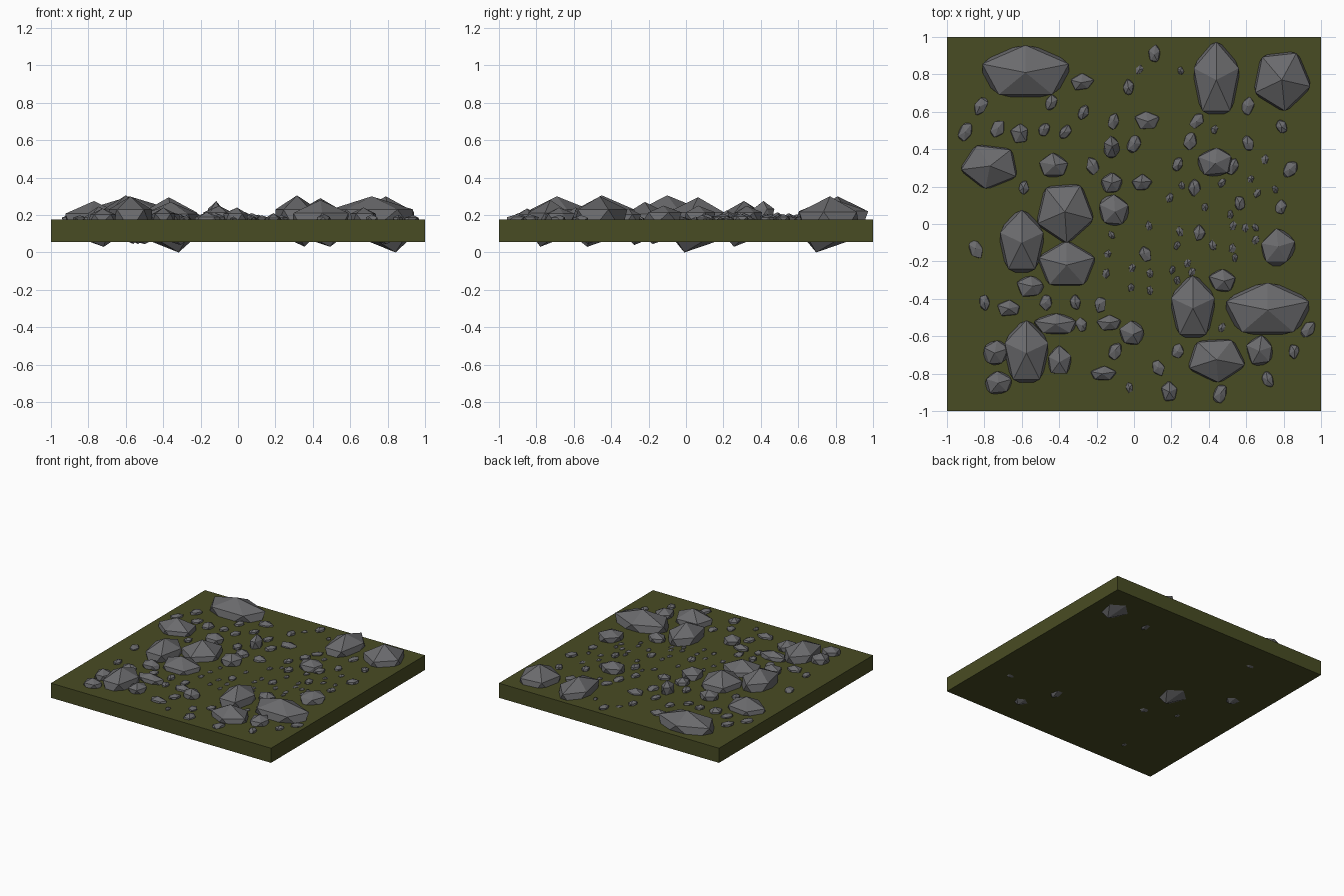
import bpy, bmesh, math, random
from mathutils import Matrix, Vector

random.seed(7)


def material(name, rgb):
    m = bpy.data.materials.new(name)
    m.diffuse_color = (*rgb, 1)
    return m


moss = material("moss green", (0.066, 0.072, 0.017))
stone = material("stone grey", (0.145, 0.145, 0.152))


def finish(bm, name, mat):
    me = bpy.data.meshes.new(name)
    bm.to_mesh(me)
    bm.free()
    me.materials.append(mat)
    ob = bpy.data.objects.new(name, me)
    bpy.context.collection.objects.link(ob)


def rock(bm, x, y, rx, ry, phase, top, bottom, jitter=0.0, turn=0.0):
    """Stretched icosahedron; phase is the angle of one upper corner."""
    verts = bmesh.ops.create_icosphere(bm, subdivisions=1, radius=1)["verts"]
    upper = next(v.co for v in verts if 0.3 < v.co.z < 0.6)
    spin = Matrix.Rotation(math.radians(phase) - math.atan2(upper.y, upper.x), 3, 'Z')
    roll = Matrix.Rotation(turn, 3, 'Z')
    for v in verts:
        p = spin @ v.co
        p.x += random.uniform(-jitter, jitter)
        p.y += random.uniform(-jitter, jitter)
        if p.z < -0.9:                      # underside point leans outwards
            p.x, p.y = 0.3, -0.4
        q = roll @ Vector((p.x * rx / 0.92, p.y * ry / 0.92, 0))
        v.co = (x + q.x, y + q.y, (top + bottom) / 2 + p.z * (top - bottom) / 2)


# mossy slab
bm = bmesh.new()
bmesh.ops.create_cube(bm, size=1, matrix=Matrix.Translation((0, 0, 0.115)) @ Matrix.Diagonal((2, 2, 0.12, 1)))
finish(bm, "ground_slab", moss)

# large boulders: x, y, half width, half depth, phase, top, bottom
large = [
    (-0.58, 0.81, 0.25, 0.15, 90, 0.30, 0.045), (0.44, 0.77, 0.13, 0.21, 90, 0.29, 0.04),
    (0.79, 0.77, 0.16, 0.17, 60, 0.30, 0.0), (-0.77, 0.31, 0.16, 0.125, 45, 0.275, 0.03),
    (-0.37, 0.065, 0.16, 0.17, 58, 0.295, 0.0), (-0.60, -0.10, 0.125, 0.18, 90, 0.305, 0.045),
    (-0.36, -0.22, 0.16, 0.13, 90, 0.27, 0.04), (-0.575, -0.69, 0.125, 0.18, 90, 0.30, 0.045),
    (0.315, -0.45, 0.125, 0.18, 90, 0.305, 0.03), (0.715, -0.46, 0.24, 0.15, 90, 0.30, 0.045),
    (0.44, -0.725, 0.16, 0.125, 58, 0.28, 0.03),
]
bm = bmesh.new()
for r in large:
    rock(bm, *r)
finish(bm, "large_boulders", stone)

# medium rocks: x, y, half width, half depth, top
medium = [
    (-0.11, 0.07, .085, .09, .25), (-0.43, 0.31, .08, .07, .24), (0.44, 0.33, .095, .08, .25),
    (0.77, -0.13, .095, .10, .25), (0.475, -0.30, .075, .065, .235), (-0.55, -0.335, .075, .06, .235),
    (-0.41, -0.535, .12, .06, .235), (-0.74, -0.69, .07, .075, .245), (-0.725, -0.85, .075, .06, .235),
    (-0.40, -0.73, .065, .08, .24), (0.675, -0.68, .075, .08, .24), (-0.01, -0.585, .065, .07, .24),
    (-0.12, 0.41, .043, .06, .275), (-0.12, 0.22, .06, .06, .225), (0.19, -0.895, .045, .06, .21),
    (0.04, 0.22, .055, .045, .215), (-0.13, -0.53, .07, .045, .215), (-0.67, -0.45, .065, .045, .215),
    (-0.165, -0.80, .07, .043, .215), (-0.28, 0.757, .065, .045, .21), (0.07, 0.553, .07, .05, .21),
    (-0.61, 0.484, .05, .055, .215),
]
bm = bmesh.new()
for x, y, rx, ry, top in medium:
    rock(bm, x, y, rx, ry, 90, top, 0.12, 0.1)
finish(bm, "medium_rocks", stone)


# small stones and pebbles: positions only, shape varies at random
def scatter(name, spots, size, rise):
    bm = bmesh.new()
    for x, y in spots:
        s = size * random.uniform(0.9, 1.15)
        rock(bm, x, y, s * 0.85, s * 1.2, random.uniform(0, 72),
             0.175 + rise * random.uniform(0.8, 1.25), 0.15, 0.12, random.uniform(-0.6, 0.6))
    finish(bm, name, stone)


scatter("small_stones", [
    (.11, .91), (-.03, .73), (-.82, .63), (-.44, .65), (-.90, .49), (-.73, .51), (-.48, .505),
    (-.37, .49), (0, .425), (-.11, .55), (-.27, .595), (-.22, .31), (-.59, .195), (.30, .44),
    (.335, .55), (.235, .32), (.79, .52), (.835, .29), (.61, .63), (.61, .43), (.565, .11),
    (.325, .195), (.06, -.16), (.35, -.05), (-.845, -.135), (-.80, -.42), (-.47, -.42),
    (-.315, -.42), (-.18, -.43), (-.28, -.54), (.13, -.77), (.46, -.91), (.715, -.83),
    (.855, -.68), (.93, -.565), (.235, -.68), (-.10, -.68), (.785, .09), (.525, .31)],
    0.038, 0.027)
scatter("pebbles", [
    (.03, .825), (.25, .82), (.43, .505), (.70, .345), (.47, .22), (.625, .24), (.755, .185),
    (.19, .14), (.255, .205), (.515, .05), (.53, -.01), (.595, -.02), (.65, -.02), (.38, .09),
    (.245, -.04), (.23, -.115), (.08, -.01), (-.14, -.16), (-.15, -.265), (-.015, -.34),
    (.085, -.355), (.205, -.245), (.285, -.21), (.525, -.13), (.54, -.18), (.65, -.085),
    (-.025, -.875), (.23, -.30), (.47, -.555), (.085, -.265), (-.01, -.235), (-.12, -.06),
    (.66, .165), (.42, -.115), (.31, -.255)],
    0.021, 0.015)
